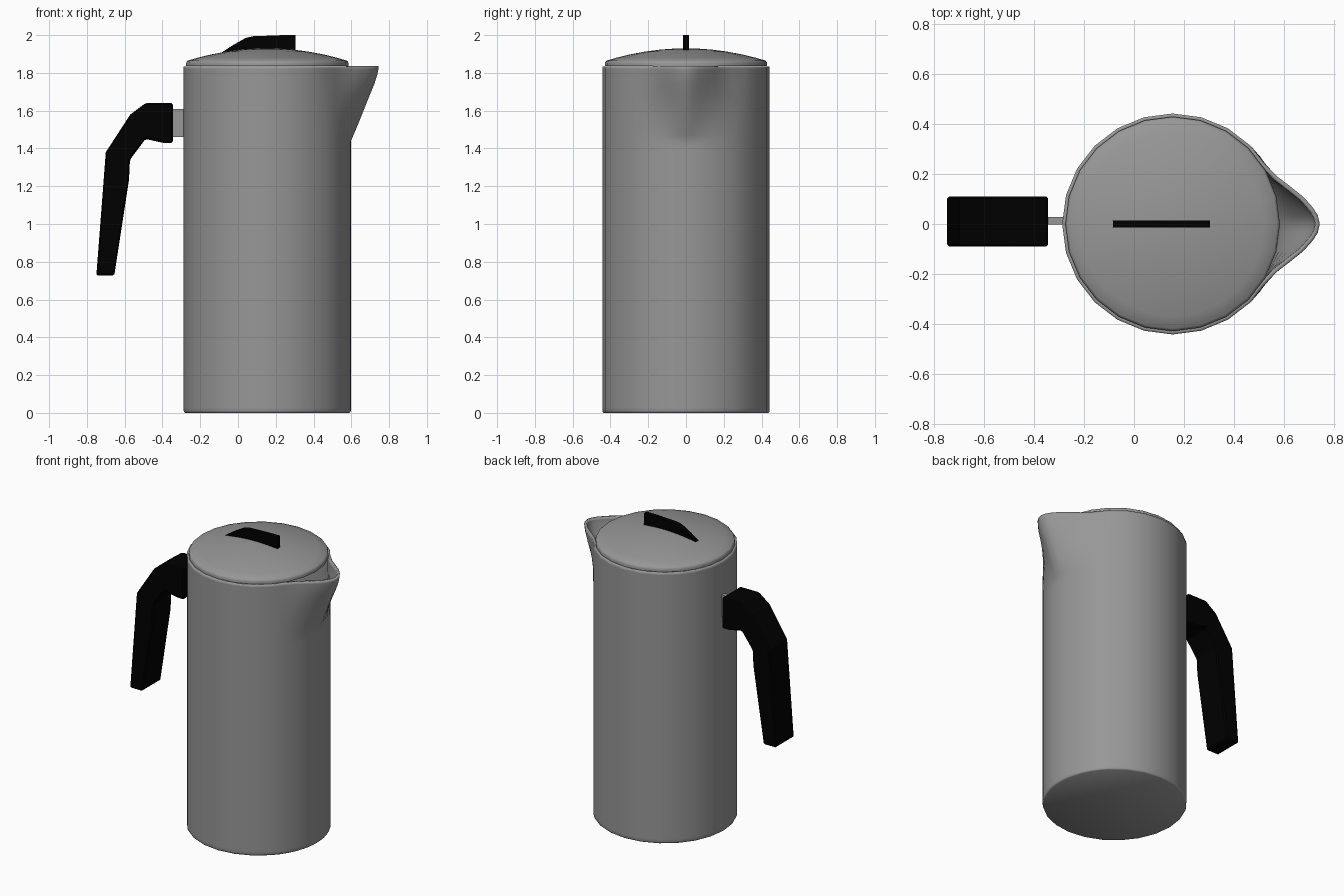
import bpy, bmesh
from math import cos, sin, radians

if "Cube" in bpy.data.objects:
    bpy.data.objects.remove(bpy.data.objects["Cube"])

CX, R, TOP = 0.155, 0.443, 1.835      # body centre, radius and rim height


def make_material(name, value):
    mat = bpy.data.materials.new(name)
    mat.diffuse_color = (value, value, value, 1)
    mat.use_nodes = True
    mat.node_tree.nodes["Principled BSDF"].inputs["Base Color"].default_value = mat.diffuse_color
    return mat


steel = make_material("grey_steel", 0.31)
black = make_material("black_plastic", 0.0)


def make_object(name, bm, material, smooth=True):
    bmesh.ops.recalc_face_normals(bm, faces=bm.faces)
    mesh = bpy.data.meshes.new(name)
    bm.to_mesh(mesh)
    bm.free()
    ob = bpy.data.objects.new(name, mesh)
    bpy.context.collection.objects.link(ob)
    mesh.materials.append(material)
    if smooth:
        bpy.ops.object.select_all(action='DESELECT')
        bpy.context.view_layer.objects.active = ob
        ob.select_set(True)
        bpy.ops.object.shade_smooth_by_angle(angle=radians(40))
    return ob


def loft(rings, cap_start=True, cap_end=True):
    bm = bmesh.new()
    loops = [[bm.verts.new(p) for p in ring] for ring in rings]
    for a, b in zip(loops, loops[1:]):
        n = len(a)
        for i in range(n):
            bm.faces.new((a[i], a[(i + 1) % n], b[(i + 1) % n], b[i]))
    if cap_start:
        bm.faces.new(loops[0])
    if cap_end:
        bm.faces.new(loops[-1])
    return bm


def extrude_profile(name, profile, y0, y1, material, bevel=0.0):
    rings = [[(x, y, z) for x, z in profile] for y in (y0, y1)]
    ob = make_object(name, loft(rings), material, smooth=False)
    if bevel:
        mod = ob.modifiers.new("soft_edges", 'BEVEL')
        mod.width = bevel
        mod.segments = 1
    return ob


# Body: 24-sided shell whose front points slide out to a pouring lip
lip = {0: (0.745, 0), 5: (0.737, 0.035), 10: (0.718, 0.065), 15: (0.68, 0.108),
       22.5: (0.625, 0.152), 30: (0.575, 0.19), 37.5: (0.52, 0.246)}
half = list(lip)
angles = [-a for a in reversed(half[1:])] + half + [45 + 15 * i for i in range(19)]


def body_ring(z, r, t):
    ring = []
    for a in angles:
        x, y = CX + r * cos(radians(a)), r * sin(radians(a))
        if abs(a) in lip:
            lx, ly = lip[abs(a)]
            ly = ly if a >= 0 else -ly
            k = t ** (1 + abs(a) / 30)       # the spout narrows downwards
            x, y = x + (lx - x) * k, y + (ly - y) * k
        ring.append((x, y, z))
    return ring


levels = [(0, R - 0.008, 0), (0.004, R - 0.003, 0), (0.012, R, 0), (0.03, R, 0),
          (1.41, R, 0), (1.44, R, 0), (1.47, R, 0.09), (1.54, R, 0.29), (1.61, R, 0.48),
          (1.68, R, 0.67), (1.74, R, 0.84), (1.79, R, 0.95), (1.82, R, 0.99), (TOP, R, 1)]
body = make_object("body", loft([body_ring(*l) for l in levels], cap_end=False), steel)
wall = body.modifiers.new("wall", 'SOLIDIFY')
wall.thickness = 0.018
wall.offset = -1

# Lid: shallow dome with a short rounded edge
dome = [(0.43, 1.836), (0.43, 1.850), (0.427, 1.859), (0.42, 1.8655)]
for r in (0.37, 0.30, 0.22, 0.14, 0.07, 0.015):
    dome.append((r, 1.93 - 0.066 * (r / 0.425) ** 2))
rings = [[(CX + r * cos(radians(15 * i)), r * sin(radians(15 * i)), z)
          for i in range(24)] for r, z in dome]
make_object("lid", loft(rings), steel)

# Lid grip: thin upright fin
extrude_profile("lid_grip", [(-0.09, 1.905), (-0.03, 1.945), (0.04, 1.985), (0.08, 1.994),
                             (0.24, 2.0), (0.305, 2.0), (0.305, 1.90)], -0.015, 0.015, black)

# Handle bracket joining body and handle
extrude_profile("handle_bracket", [(-0.36, 1.46), (-0.27, 1.46), (-0.27, 1.61),
                                   (-0.36, 1.61)], -0.002, 0.028, steel)

# Handle: bent slab
extrude_profile("handle", [(-0.344, 1.64), (-0.49, 1.64), (-0.57, 1.58), (-0.70, 1.38),
                           (-0.75, 0.727), (-0.655, 0.727), (-0.577, 1.235), (-0.572, 1.34),
                           (-0.49, 1.45), (-0.397, 1.43), (-0.344, 1.43)],
                -0.09, 0.11, black, bevel=0.008)
